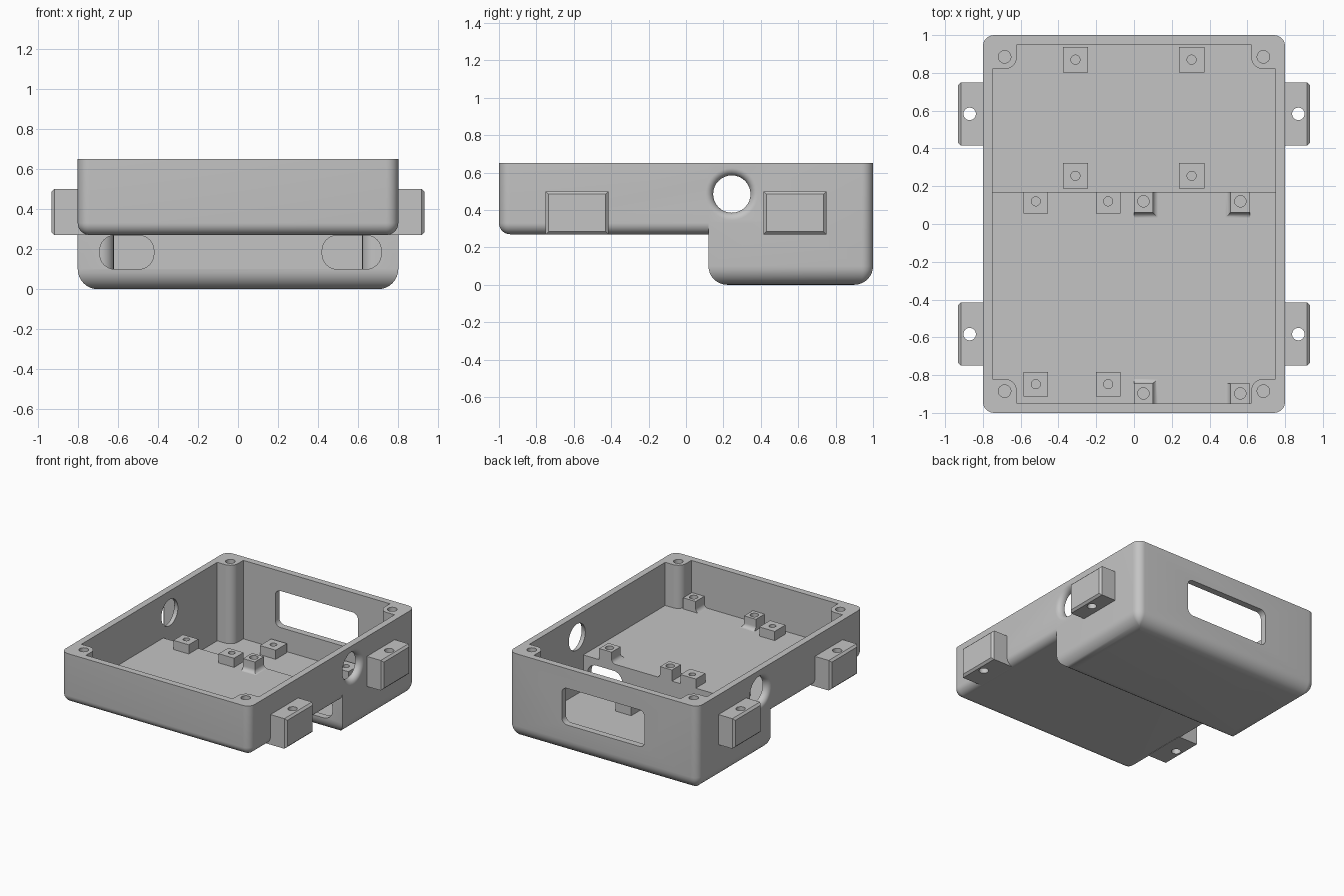
import bpy, bmesh
from math import sin, cos, pi, radians

if "Cube" in bpy.data.objects:
    bpy.data.objects.remove(bpy.data.objects["Cube"], do_unlink=True)

gray = bpy.data.materials.new("plain_gray")
gray.use_nodes = True
COLOR = (0.55, 0.55, 0.55, 1)
gray.diffuse_color = COLOR
for node in gray.node_tree.nodes:
    if node.type == 'BSDF_PRINCIPLED':
        node.inputs["Base Color"].default_value = COLOR

STEPS = 8
ARC = [i / STEPS * pi / 2 for i in range(STEPS + 1)]
AXES = {'x': lambda a, b, h: (h, a, b),
        'y': lambda a, b, h: (a, h, b),
        'z': lambda a, b, h: (a, b, h)}


def rounded(a0, a1, b0, b1, radii=0, inset=0):
    """Rectangle outline; radii is one value or four, counter-clockwise from (a1, b1)."""
    if not isinstance(radii, tuple):
        radii = (radii,) * 4
    a0, a1, b0, b1 = a0 + inset, a1 - inset, b0 + inset, b1 - inset
    corners = [(a1, b1, -1, -1), (a0, b1, 1, -1), (a0, b0, 1, 1), (a1, b0, -1, 1)]
    points = []
    for k, (a, b, da, db) in enumerate(corners):
        if radii[k] == 0:
            points.append((a, b))
            continue
        r = max(radii[k] - inset, 0.003)
        for t in ARC:
            angle = t + k * pi / 2
            points.append((a + da * r + r * cos(angle), b + db * r + r * sin(angle)))
    return points


def circle(a, b, r):
    return rounded(a - r, a + r, b - r, b + r, r)


def loft(name, sections, axis='z'):
    """Closed solid through (outline, height) sections along one axis."""
    bm = bmesh.new()
    rings = [[bm.verts.new([round(c, 5) for c in AXES[axis](a, b, h)]) for a, b in outline]
             for outline, h in sections]
    n = len(rings[0])
    for low, high in zip(rings, rings[1:]):
        for i in range(n):
            j = (i + 1) % n
            bm.faces.new((low[i], low[j], high[j], high[i]))
    bm.faces.new(rings[0][::-1])
    bm.faces.new(rings[-1])
    bmesh.ops.remove_doubles(bm, verts=bm.verts, dist=0.00002)
    bmesh.ops.recalc_face_normals(bm, faces=bm.faces)
    mesh = bpy.data.meshes.new(name)
    bm.to_mesh(mesh)
    bm.free()
    mesh.materials.append(gray)
    obj = bpy.data.objects.new(name, mesh)
    bpy.context.scene.collection.objects.link(obj)
    return obj


def prism(name, outline, h0, h1, axis='z'):
    return loft(name, [(outline, h0), (outline, h1)], axis)


def combine(target, tool, operation='DIFFERENCE'):
    tool.hide_render = True
    mod = target.modifiers.new("combine", 'BOOLEAN')
    mod.operation = operation
    mod.solver = 'EXACT'
    mod.object = tool
    bpy.context.view_layer.objects.active = target
    bpy.ops.object.modifier_apply(modifier=mod.name)
    bpy.data.objects.remove(tool, do_unlink=True)


def tub(name, y0, y1, z0, radii, fillet):
    """Box with rounded uprights and a filleted bottom edge."""
    rect = (-0.8, 0.8, y0, y1)
    sections = [(rounded(*rect, radii, fillet * (1 - sin(t))), z0 + fillet * (1 - cos(t)))
                for t in ARC]
    return loft(name, sections + [(rounded(*rect, radii), 0.65)])


# Outer shell: deep rear part joined with shallow front part
body = tub("enclosure_body", 0.12, 1.0, 0.0, (0.06, 0.06, 0, 0), 0.1)
combine(body, tub("front_shell", -1.0, 0.5, 0.27, (0, 0, 0.06, 0.06), 0.06), 'UNION')

# Stepped cavity, leaving rounded screw posts in the corners
profile = [(-0.95, 0.32), (0.17, 0.32), (0.17, 0.05), (0.95, 0.05), (0.95, 0.8), (-0.95, 0.8)]
cavity = prism("cavity", profile, -0.75, 0.75, 'x')
signs = [(sx, sy) for sx in (-1, 1) for sy in (-1, 1)]
for sx, sy in signs:
    xs = sorted((sx * 0.62, sx * 1.0))
    ys = sorted((sy * 0.82, sy * 1.2))
    combine(cavity, prism("post", rounded(*xs, *ys, 0.065), -0.1, 1.0))
combine(body, cavity)
for sx, sy in signs:
    combine(body, prism("post_hole", circle(sx * 0.685, sy * 0.885, 0.033), 0.36, 0.8))

# Rear window and slots in the step wall
combine(body, prism("rear_window", rounded(-0.35, 0.35, 0.22, 0.5, 0.045), 0.9, 1.1, 'y'))
for x0, x1 in ((-0.69, -0.42), (0.42, 0.715)):
    combine(body, prism("step_slot", rounded(x0, x1, 0.1, 0.268, 0.075), 0.05, 0.25, 'y'))

# Round side openings with a flared outer rim
for side in (-1, 1):
    flare = [(circle(0.245, 0.485, 0.14 - 0.04 * cos(t)), side * (0.76 + 0.04 * sin(t)))
             for t in ARC]
    start = (circle(0.245, 0.485, 0.1), side * 0.7)
    end = (circle(0.245, 0.485, 0.14), side * 0.85)
    combine(body, loft("side_opening", [start] + flare + [end], 'x'))

parts = [body]

# Side mounting tabs with chamfered outer edges and vertical bolt holes
for sx, sy in signs:
    ys = sorted((sy * 0.415, sy * 0.75))
    tab = loft(f"{'left' if sx > 0 else 'right'}_{'rear' if sy > 0 else 'front'}_tab",
               [(rounded(*ys, 0.27, 0.5), sx * 0.755),
                (rounded(*ys, 0.27, 0.5), sx * 0.917),
                (rounded(*ys, 0.27, 0.5, 0, 0.015), sx * 0.932)], 'x')
    combine(tab, prism("bolt_hole", circle(sx * 0.87, sy * 0.583, 0.033), 0.2, 0.6))
    parts.append(tab)


def standoff(name, x0, x1, y0, y1, floor, hole, hole_r, height=0.07, skirt=(0, 0, 0, 0)):
    """Small block with a screw hole; skirt sets a concave foot on the -x, +x, -y, +y sides."""
    base, r = floor - 0.001, 0.032
    sections = []
    if any(skirt):
        for t in ARC:
            o = r * (1 - sin(t))
            sections.append((rounded(x0 - o * skirt[0], x1 + o * skirt[1],
                                     y0 - o * skirt[2], y1 + o * skirt[3]),
                             base + r * (1 - cos(t))))
    else:
        sections.append((rounded(x0, x1, y0, y1), base))
    sections.append((rounded(x0, x1, y0, y1), floor + height))
    block = loft(name, sections)
    combine(block, prism("screw_hole", circle(*hole, hole_r), floor + 0.01, floor + 0.2))
    parts.append(block)


# Standoffs on the deep floor
for x in (-0.31, 0.305):
    for y in (0.255, 0.87):
        standoff("deep_standoff", x - 0.067, x + 0.067, y - 0.067, y + 0.067,
                 0.05, (x, y), 0.024)

# Standoffs on the shallow floor
for x in (-0.52, -0.137):
    standoff("shallow_standoff", x - 0.065, x + 0.065, 0.055, 0.17, 0.32, (x, 0.12), 0.024)
    standoff("shallow_standoff", x - 0.065, x + 0.065, -0.913, -0.783, 0.32, (x, -0.848), 0.024)

# Skirted standoffs for the second board
for y0, y1, hy, near, far in ((0.06, 0.17, 0.12, 1, 0), (-0.95, -0.845, -0.897, 0, 1)):
    standoff("skirted_standoff", 0.0, 0.1, y0, y1, 0.32, (0.05, hy), 0.03,
             0.085, (0, 1, near, far))
    standoff("skirted_standoff", 0.51, 0.615, y0, y1, 0.32, (0.563, hy), 0.03,
             0.085, (1, 0, near, 0))

# Smooth rounded areas, keep edges crisp
bpy.ops.object.select_all(action='DESELECT')
for part in parts:
    part.select_set(True)
bpy.context.view_layer.objects.active = body
bpy.ops.object.shade_smooth_by_angle(angle=radians(30))
